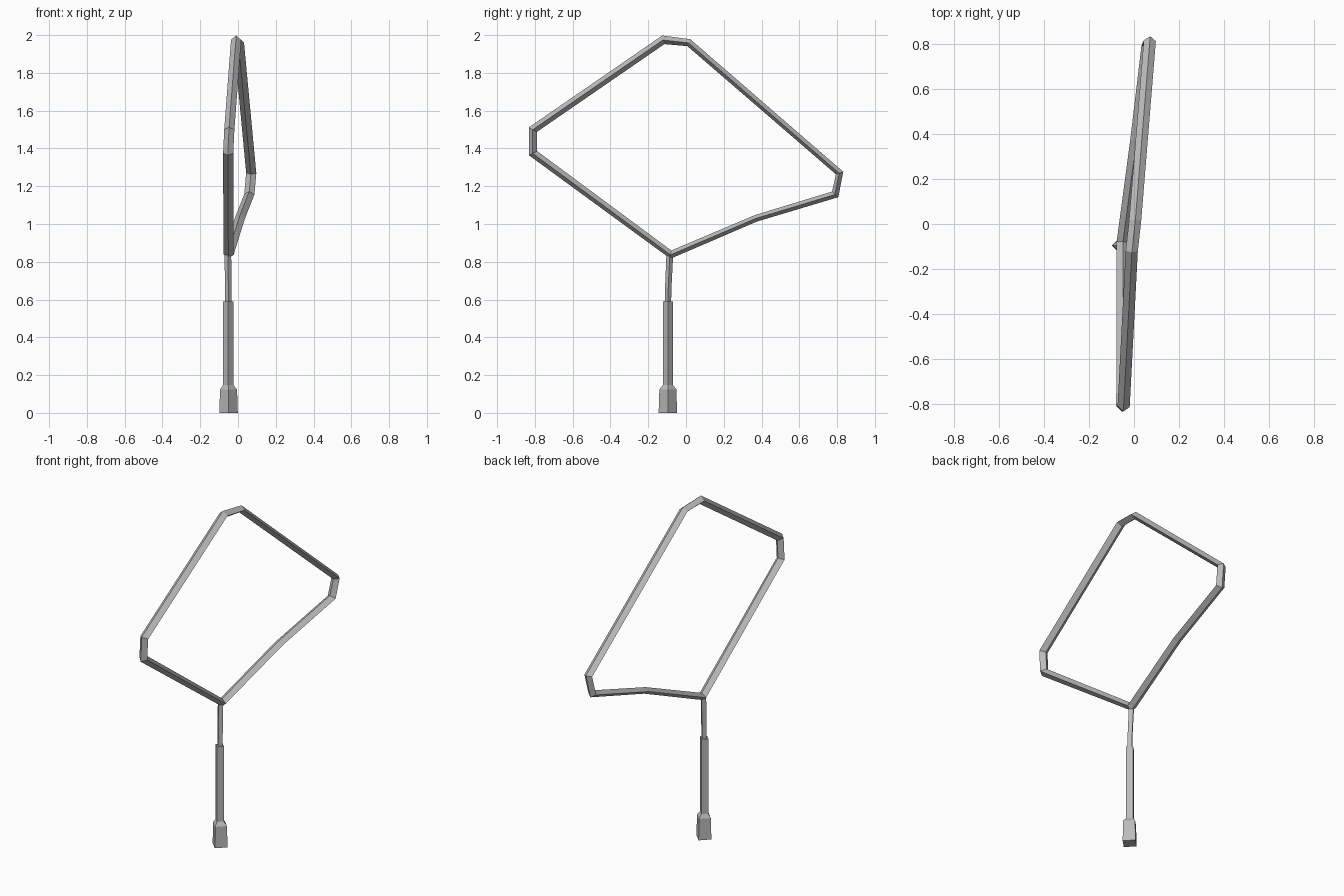
import bpy, bmesh
from mathutils import Vector

if "Cube" in bpy.data.objects:
    bpy.data.objects.remove(bpy.data.objects["Cube"])

GREY = (0.5, 0.5, 0.5, 1)
mat = bpy.data.materials.new("plain grey")
mat.use_nodes = True
mat.diffuse_color = GREY
mat.node_tree.nodes["Principled BSDF"].inputs["Base Color"].default_value = GREY


def skin_rings(name, rings, closed):
    """Join four-sided rings into a flat-faced bar."""
    bm = bmesh.new()
    loops = [[bm.verts.new(p) for p in ring] for ring in rings]
    pairs = list(zip(loops, loops[1:]))
    if closed:
        pairs.append((loops[-1], loops[0]))
    else:
        bm.faces.new(loops[0])
        bm.faces.new(loops[-1])
    for a, b in pairs:
        for i in range(4):
            j = (i + 1) % 4
            bm.faces.new((a[i], a[j], b[j], b[i]))
    bmesh.ops.recalc_face_normals(bm, faces=bm.faces)
    mesh = bpy.data.meshes.new(name)
    bm.to_mesh(mesh)
    bm.free()
    mesh.materials.append(mat)
    obj = bpy.data.objects.new(name, mesh)
    bpy.context.collection.objects.link(obj)
    return obj


def diamond(centre, u, v):
    return [centre + u, centre + v, centre - u, centre - v]


# Hoop: closed diamond-section bar with mitred corners; last value is half thickness
corners = [
    (-0.05, -0.08, 0.838, 0.019),
    (0.01, 0.37, 1.03, 0.018),
    (0.06, 0.79, 1.157, 0.019),
    (0.07, 0.813, 1.27, 0.018),
    (0.005, 0.015, 1.96, 0.019),
    (-0.01, -0.12, 1.975, 0.022),
    (-0.046, -0.81, 1.50, 0.022),
    (-0.052, -0.81, 1.375, 0.022),
]
points = [Vector(c[:3]) for c in corners]
count = len(points)
normal = sum((points[i - 1].cross(points[i]) for i in range(count)), Vector()).normalized()
rings = []
for i, p in enumerate(points):
    before = (p - points[i - 1]).normalized()
    after = (points[(i + 1) % count] - p).normalized()
    side = normal.cross(before + after).normalized()
    mitre = min(1.5, 1 / max(0.3, abs(side.dot(normal.cross(before)))))
    rings.append(diamond(p, side * corners[i][3] * mitre, normal * 0.027))
skin_rings("hoop", rings, True)


# Upright parts: (x, y, z, half width) sections
def upright(name, sections):
    skin_rings(name, [diamond(Vector((x, y, z)), Vector((r, 0, 0)), Vector((0, r, 0)))
                      for x, y, z, r in sections], False)


upright("stem", [(-0.051, -0.096, 0.57, 0.017), (-0.051, -0.094, 0.66, 0.017),
                 (-0.054, -0.086, 0.835, 0.018)])
upright("handle", [(-0.052, -0.096, 0.13, 0.027), (-0.052, -0.096, 0.59, 0.027)])
upright("grip_end", [(-0.05, -0.096, 0, 0.049), (-0.05, -0.096, 0.125, 0.045),
                     (-0.052, -0.096, 0.147, 0.027)])
